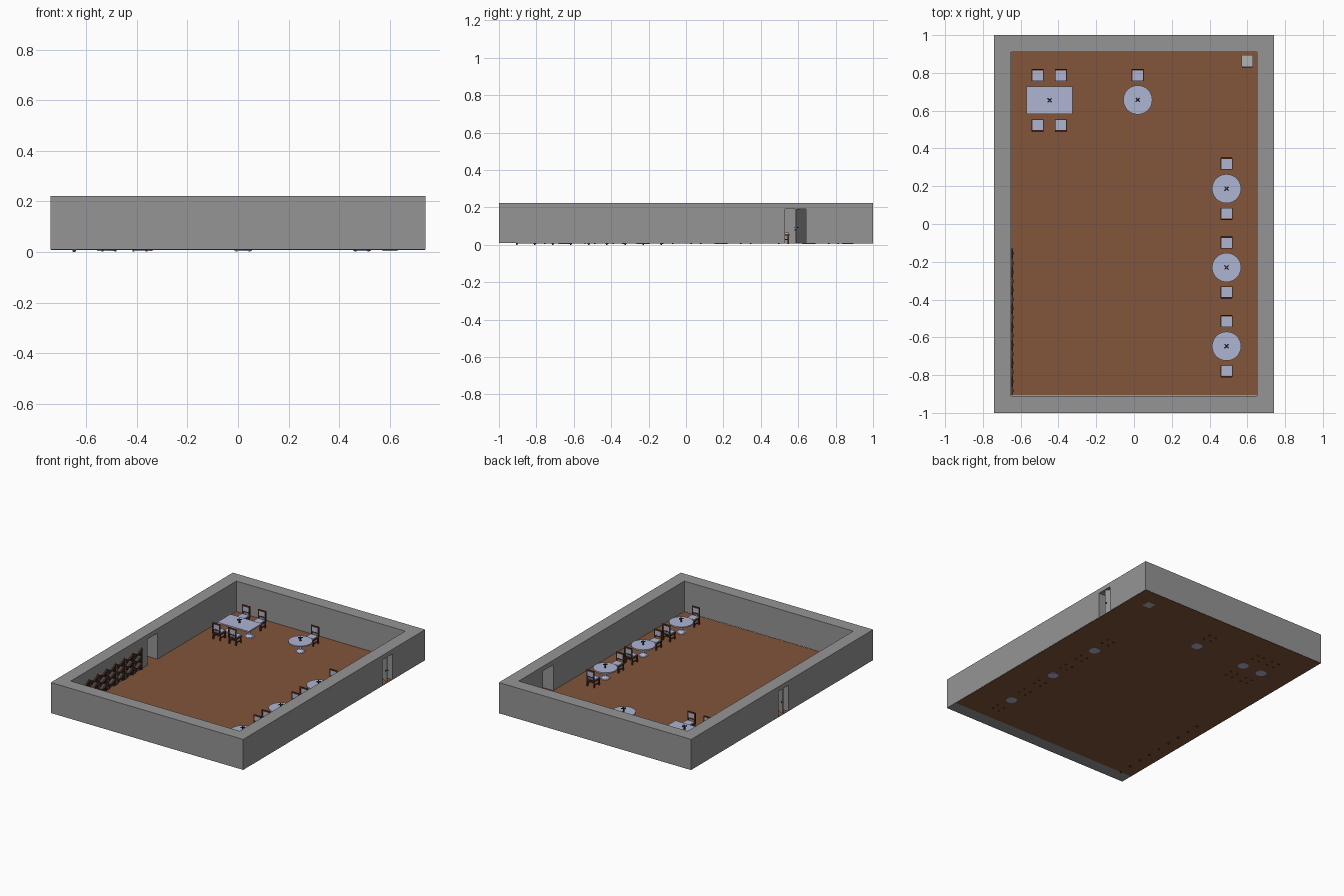
import bpy, bmesh, math
from mathutils import Matrix, Vector

if "Cube" in bpy.data.objects:
    bpy.data.objects.remove(bpy.data.objects["Cube"])


def mat(name, r, g, b):
    m = bpy.data.materials.new(name)
    m.diffuse_color = (r, g, b, 1)
    m.use_nodes = True
    m.node_tree.nodes["Principled BSDF"].inputs["Base Color"].default_value = m.diffuse_color
    return m


GRAY = mat("wall gray", 0.30, 0.30, 0.30)
BROWN = mat("floor brown", 0.225, 0.09, 0.043)
LAV = mat("pale lavender", 0.42, 0.46, 0.65)
WOOD = mat("dark wood", 0.10, 0.035, 0.018)
DARK = mat("charcoal", 0.03, 0.03, 0.035)
LIGHT = mat("light gray", 0.45, 0.45, 0.45)
FZ = 0.01  # floor level


class Part:
    """Collects primitives with materials into one object."""
    def __init__(self, name, mats):
        self.name, self.mats, self.bm = name, mats, bmesh.new()

    def paint(self, verts, mi):
        for f in {f for v in verts for f in v.link_faces}:
            f.material_index = mi

    def box(self, c, s, mi=0, rot=Matrix()):
        m = Matrix.Translation(c) @ rot @ Matrix.Diagonal((*s, 1))
        self.paint(bmesh.ops.create_cube(self.bm, size=1, matrix=m)["verts"], mi)

    def cone(self, c, r1, r2, h, mi=0, n=24, rot=Matrix()):
        m = Matrix.Translation(c) @ rot
        self.paint(bmesh.ops.create_cone(self.bm, cap_ends=True, segments=n, radius1=r1,
                   radius2=r2, depth=h, matrix=m)["verts"], mi)

    def done(self, smooth=False):
        me = bpy.data.meshes.new(self.name)
        self.bm.to_mesh(me)
        self.bm.free()
        for m in self.mats:
            me.materials.append(m)
        ob = bpy.data.objects.new(self.name, me)
        bpy.context.collection.objects.link(ob)
        if smooth:
            bpy.context.view_layer.objects.active = ob
            ob.select_set(True)
            bpy.ops.object.shade_smooth_by_angle(angle=math.radians(35))
            ob.select_set(False)
        return ob


def copy(ob, name, x, y, turn=0):
    o = bpy.data.objects.new(name, ob.data)
    o.location, o.rotation_euler[2] = (x, y, 0), turn
    bpy.context.collection.objects.link(o)


# floor slab, reaching under three walls
p = Part("floor", [BROWN])
p.box((0, 0.045, FZ - 0.001), (1.476, 1.908, 0.002))
p.done()

# walls, split around the two doorways
p = Part("walls", [GRAY])
def wall(x0, x1, y0, y1, z0=FZ, z1=0.222):
    p.box(((x0 + x1) / 2, (y0 + y1) / 2, (z0 + z1) / 2), (x1 - x0, y1 - y0, z1 - z0))
def side_wall(x0, x1, d0, d1):
    wall(x0, x1, -0.91, d0)
    wall(x0, x1, d1, 0.91)
    wall(x0, x1, d0, d1, 0.19)
wall(-0.74, 0.74, -1, -0.91)
wall(-0.74, 0.74, 0.91, 1)
side_wall(0.65, 0.74, 0.53, 0.642)
side_wall(-0.74, -0.65, -0.067, 0.042)
bmesh.ops.remove_doubles(p.bm, verts=p.bm.verts, dist=1e-5)
p.done()

# half-open door leaves with handles
def door(name, a, b):
    a, b = Vector(a), Vector(b)
    d = b - a
    rot = Matrix.Rotation(math.atan2(d.y, d.x), 4, "Z")
    p = Part(name, [GRAY, DARK])
    mid = (a + b) / 2
    p.box((mid.x, mid.y, 0.1), (d.length, 0.006, 0.18), 0, rot)
    h = a + d * 0.93
    p.box((h.x, h.y, 0.092), (0.008, 0.018, 0.006), 1, rot)
    p.done()
door("right_door", (0.655, 0.639), (0.737, 0.587))
door("left_door", (-0.655, -0.064), (-0.737, -0.012))

# chair: turned so the back is at +y
p = Part("chair", [WOOD, LAV])
for sx in (-1, 1):
    for y in (-0.025, 0.027):
        p.box((sx * 0.026, y, 0.029), (0.008, 0.008, 0.052))
    p.box((sx * 0.026, 0.031, 0.089), (0.008, 0.007, 0.07))
    p.box((sx * 0.026, 0, 0.028), (0.005, 0.05, 0.005))
p.box((0, 0, 0.054), (0.064, 0.062, 0.008))
p.box((0, -0.002, 0.061), (0.056, 0.054, 0.008), 1)
p.box((0, 0.031, 0.12), (0.06, 0.007, 0.01))
p.box((0, 0.031, 0.08), (0.06, 0.007, 0.007))
p.box((0, 0.031, 0.1), (0.046, 0.005, 0.034), 1)
chair = p.done()
chair.location = (0.02, 0.787, 0)

# condiment set standing on a table
def centrepiece(p, z):
    p.cone((0, 0, z + 0.01), 0.006, 0.004, 0.02, 1, 8)
    for a in (0.785, 2.356):
        p.box((0, 0, z + 0.022), (0.03, 0.006, 0.006), 1, Matrix.Rotation(a, 4, "Z"))

def pedestal(p, x):
    p.cone((x, 0, 0.009), 0.035, 0.03, 0.008, 0, 20)
    p.cone((x, 0, 0.02), 0.026, 0.009, 0.014, 0, 20)
    p.cone((x, 0, 0.045), 0.008, 0.008, 0.06, 0, 12)
    p.cone((x, 0, 0.068), 0.009, 0.025, 0.012, 0, 20)

# round pedestal table
p = Part("round_table", [LAV, DARK])
pedestal(p, 0)
p.cone((0, 0, 0.078), 0.077, 0.077, 0.009, 0, 32)
centrepiece(p, 0.082)
rt = p.done(True)
rt.location = (0.02, 0.657, 0)

# rectangular table
p = Part("rectangular_table", [LAV, DARK])
for x in (-0.075, 0.075):
    pedestal(p, x)
p.box((0, 0, 0.079), (0.242, 0.145, 0.009))
centrepiece(p, 0.083)
t = p.done(True)
t.location = (-0.447, 0.655, 0)

# furniture layout
for x in (-0.51, -0.387):
    copy(chair, "back_chair", x, 0.787)
    copy(chair, "front_chair", x, 0.522, math.pi)
for y in (0.187, -0.23, -0.647):
    copy(rt, "side_round_table", 0.49, y)
    copy(chair, "side_back_chair", 0.49, y + 0.132)
    copy(chair, "side_front_chair", 0.49, y - 0.132, math.pi)

# diagonal lattice bottle rack against the left wall
p = Part("bottle_rack", [WOOD, DARK])
Y0, STEP, N, H = -0.905, 0.0965, 8, 0.145
for i in range(N):
    for j in range(3):
        y, z = Y0 + (i + 0.5) * STEP, 0.03 + j * H / 3
        for s in (-1, 1):
            p.box((-0.647, y, z), (0.012, 0.11, 0.007), 0, Matrix.Rotation(s * 0.464, 4, "X"))
        for dy in (-STEP / 4, STEP / 4):
            p.cone((-0.645, y + dy, z), 0.008, 0.008, 0.012, 1, 8, Matrix.Rotation(math.pi / 2, 4, "Y"))
for i in range(N + 1):
    p.box((-0.648, Y0 + i * STEP, 0.078), (0.008, 0.008, 0.156))
p.done()

# bin in the far corner
p = Part("corner_bin", [LIGHT, DARK])
p.box((0.6, 0.865, 0.05), (0.06, 0.06, 0.09))
p.box((0.6, 0.832, 0.05), (0.056, 0.006, 0.08), 1)
p.done()
